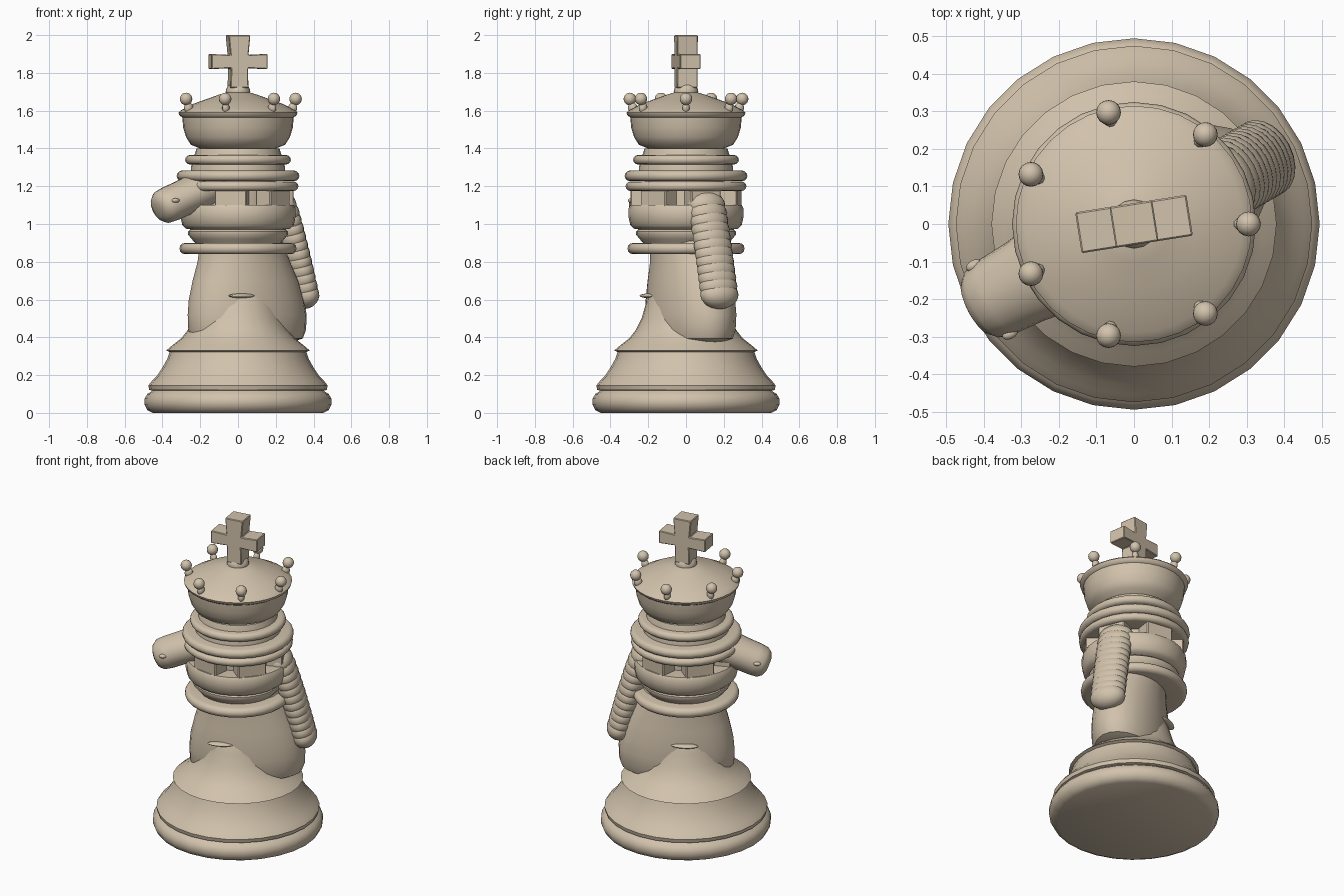
import bpy, bmesh, math
from mathutils import Vector, Matrix

if "Cube" in bpy.data.objects:
    bpy.data.objects.remove(bpy.data.objects["Cube"])

mat = bpy.data.materials.new("tan stone")
mat.use_nodes = True
tan = (0.64, 0.54, 0.41, 1)
mat.diffuse_color = tan
mat.node_tree.nodes["Principled BSDF"].inputs["Base Color"].default_value = tan

YAW = math.radians(28)  # direction from snout to tail
TURN = Matrix.Rotation(YAW, 4, 'Z')


def finish(bm, name, angle=40):
    bmesh.ops.recalc_face_normals(bm, faces=bm.faces)
    mesh = bpy.data.meshes.new(name)
    bm.to_mesh(mesh)
    bm.free()
    mesh.materials.append(mat)
    obj = bpy.data.objects.new(name, mesh)
    bpy.context.collection.objects.link(obj)
    bpy.ops.object.select_all(action='DESELECT')
    obj.select_set(True)
    bpy.context.view_layer.objects.active = obj
    bpy.ops.object.shade_smooth_by_angle(angle=math.radians(angle))
    return obj


def loft(name, rings, sides=24):
    """Skin closed loops given as (centre, axis a, axis b)."""
    bm = bmesh.new()
    loops = []
    for c, a, b in rings:
        loops.append([bm.verts.new(c + a * math.cos(t) + b * math.sin(t))
                      for t in (math.tau * i / sides for i in range(sides))])
    for lo, hi in zip(loops, loops[1:]):
        for i in range(sides):
            j = (i + 1) % sides
            bm.faces.new((lo[i], lo[j], hi[j], hi[i]))
    bm.faces.new(loops[0])
    bm.faces.new(loops[-1])
    return finish(bm, name)


def turned(name, profile, sides=28):
    return loft(name, [(Vector((0, 0, z)), Vector((r, 0, 0)), Vector((0, r, 0)))
                       for r, z in profile], sides)


def ring(name, r, z, half, core=0.18):
    """Turned collar with a rounded edge."""
    arc = [(r - half + half * math.cos(t), z + half * math.sin(t))
           for t in (math.radians(d) for d in range(-90, 91, 30))]
    return turned(name, [(core, z - half)] + arc + [(core, z + half)])


def ellipsoid(name, centre, radii, rot=Matrix(), seg=16):
    bm = bmesh.new()
    bmesh.ops.create_uvsphere(bm, u_segments=seg, v_segments=seg // 2 + 2, radius=1,
                              matrix=Matrix.Translation(centre) @ rot @ Matrix.Diagonal((*radii, 1)))
    return finish(bm, name, 80)


def box(name, matrix, size, bevel=0.006):
    bm = bmesh.new()
    bmesh.ops.create_cube(bm, size=1, matrix=matrix @ Matrix.Diagonal((*size, 1)))
    bmesh.ops.bevel(bm, geom=bm.edges[:], offset=bevel, segments=1, affect='EDGES')
    return finish(bm, name, 30)


# Pedestal with foot, step and flared neck
turned("pedestal", [(0.45, 0), (0.48, 0.015), (0.495, 0.045), (0.495, 0.075), (0.48, 0.1),
                    (0.46, 0.113), (0.455, 0.118), (0.47, 0.122), (0.475, 0.145), (0.455, 0.17),
                    (0.43, 0.195), (0.4, 0.24), (0.375, 0.285), (0.362, 0.322), (0.38, 0.33),
                    (0.345, 0.36), (0.3, 0.395), (0.265, 0.44), (0.235, 0.5), (0.215, 0.57),
                    (0.19, 0.65), (0.15, 0.72)])

# Torso: oval sections, long along the snout-to-tail direction
torso = [(0.05, 0.27, 0.15, 0.375), (0.055, 0.32, 0.185, 0.395), (0.055, 0.337, 0.2, 0.44),
         (0.055, 0.34, 0.205, 0.52), (0.05, 0.328, 0.205, 0.6), (0.045, 0.3, 0.2, 0.7),
         (0.035, 0.26, 0.19, 0.8), (0.02, 0.23, 0.19, 0.9), (0, 0.21, 0.2, 1.0),
         (0, 0.2, 0.2, 1.2), (0, 0.19, 0.19, 1.42)]
loft("torso", [(TURN @ Vector((off, 0, z)), TURN @ Vector((a, 0, 0)), TURN @ Vector((0, b, 0)))
               for off, a, b, z in torso])

# Belly folds on both flanks
for name, x, y in (("front_fold", 0.02, -0.2), ("back_fold", -0.11, 0.17)):
    ellipsoid(name, (x, y, 0.62), (0.08, 0.03, 0.012), TURN)

# Collars and tower band
ring("lower_collar", 0.31, 0.87, 0.03)
turned("waist", [(0.22, 0.89), (0.245, 0.92), (0.265, 0.945), (0.265, 0.96), (0.24, 0.98)])
turned("tower_band", [(0.2, 0.965), (0.275, 0.975), (0.295, 0.995), (0.305, 1.04),
                      (0.305, 1.08), (0.295, 1.1), (0.2, 1.1)])
for i in range(6):
    spin = Matrix.Rotation(math.radians(-98 + 60 * i), 4, 'Z')
    box(f"battlement_{i + 1}", spin @ Matrix.Translation((0.235, 0, 1.135)), (0.1, 0.17, 0.1))
ring("tower_cap", 0.32, 1.2, 0.025)
ring("upper_collar", 0.325, 1.255, 0.028)
turned("upper_neck", [(0.25, 1.27), (0.25, 1.3), (0.22, 1.4)])
ring("crown_collar", 0.28, 1.34, 0.025)

# Snout: rounded tube pointing down and outwards
start, tip = TURN @ Vector((-0.1, 0, 1.23)), TURN @ Vector((-0.485, 0, 1.075))
axis = (tip - start).normalized()
side = TURN @ Vector((0, 1, 0))
up = axis.cross(side)
snout = [(0, 0.13, 0.1), (0.35, 0.13, 0.1), (0.6, 0.115, 0.095), (0.8, 0.11, 0.095),
         (0.91, 0.102, 0.09), (0.97, 0.08, 0.07), (1.0, 0.045, 0.04)]
loft("snout", [(start.lerp(tip, t), side * w, up * h) for t, w, h in snout], 20)
for s, label in ((-1, "left"), (1, "right")):
    ellipsoid(f"{label}_nostril", start.lerp(tip, 0.83) + side * 0.103 * s - up * 0.025,
              (0.022, 0.014, 0.012), TURN)

# Tail: overlapping flattened segments hanging down the back
for i in range(12):
    t = i / 11
    out = 0.25 + 0.14 * t ** 0.85
    spot = TURN @ Vector((out, -0.012 + 0.005 * t, 1.1 - 0.475 * t))
    tilt = TURN @ Matrix.Rotation(math.radians(-12), 4, 'Y')
    ellipsoid(f"tail_segment_{i + 1}", spot, (0.075, 0.107, 0.075), tilt, 20)

# Crown bowl, lid and finial
turned("crown", [(0.18, 1.38), (0.2, 1.4), (0.25, 1.42), (0.275, 1.46), (0.29, 1.51),
                 (0.295, 1.565), (0.31, 1.575), (0.315, 1.59), (0.305, 1.6), (0.29, 1.608),
                 (0.24, 1.635), (0.17, 1.66), (0.1, 1.685), (0.05, 1.7)], 32)
ellipsoid("finial", (0, 0, 1.7), (0.065, 0.065, 0.055))
for i in range(7):
    a = math.tau * i / 7
    ellipsoid(f"crown_bead_{i + 1}", (0.305 * math.cos(a), 0.305 * math.sin(a), 1.662), (0.033,) * 3)
    spin = Matrix.Rotation(a, 4, 'Z')
    ellipsoid(f"bead_foot_{i + 1}", spin @ Vector((0.29, 0, 1.615)), (0.025, 0.02, 0.03), spin, 10)

# Cross, outlined as one slab and extruded
bm = bmesh.new()
half = [(0.048, 1.72), (0.045, 1.825), (0.15, 1.82), (0.15, 1.9), (0.048, 1.895), (0.058, 2.0)]
outline = half + [(-x, z) for x, z in reversed(half)]
face = bm.faces.new([bm.verts.new((x, -0.055, z)) for x, z in outline])
push = bmesh.ops.extrude_face_region(bm, geom=[face])
bmesh.ops.translate(bm, vec=(0, 0.11, 0), verts=[v for v in push["geom"] if isinstance(v, bmesh.types.BMVert)])
bmesh.ops.recalc_face_normals(bm, faces=bm.faces)
bmesh.ops.bevel(bm, geom=bm.edges[:], offset=0.004, segments=1, affect='EDGES')
bmesh.ops.rotate(bm, verts=bm.verts, cent=(0, 0, 0), matrix=Matrix.Rotation(math.radians(9), 3, 'Z'))
finish(bm, "cross", 30)
